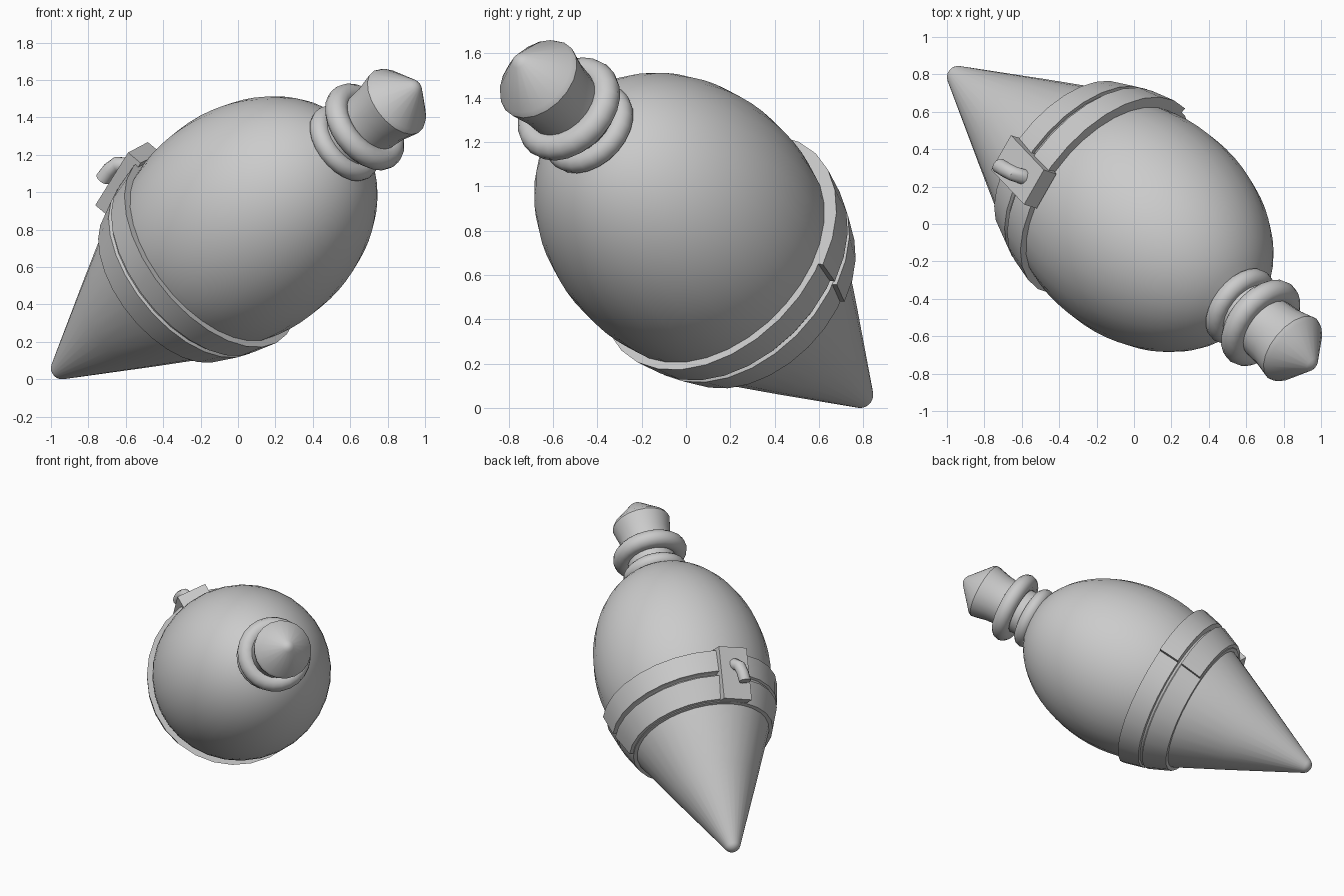
import bpy, bmesh, math
from mathutils import Matrix, Vector

cube = bpy.data.objects.get("Cube")
if cube:
    bpy.data.objects.remove(cube)

# Single grey material
grey = bpy.data.materials.new("plain_grey")
grey.use_nodes = True
grey.diffuse_color = (0.6, 0.6, 0.6, 1)
grey.node_tree.nodes["Principled BSDF"].inputs["Base Color"].default_value = (0.6, 0.6, 0.6, 1)

# Tilted frame: local z runs from pointed end to finial, local x points to the buckle
TIP = Vector((-0.94, 0.785, 0.06))
AXIS = Vector((0.66, -0.536, 0.526)).normalized()
side = Vector((-0.559, 0.07, 0.824))
side = (side - AXIS * side.dot(AXIS)).normalized()
FRAME = Matrix.Translation(TIP) @ Matrix((side, AXIS.cross(side), AXIS)).transposed().to_4x4()


def finish(name, bm, angle=35):
    bmesh.ops.remove_doubles(bm, verts=bm.verts, dist=1e-5)
    bmesh.ops.recalc_face_normals(bm, faces=bm.faces)
    bm.transform(FRAME)
    mesh = bpy.data.meshes.new(name)
    bm.to_mesh(mesh)
    bm.free()
    mesh.materials.append(grey)
    obj = bpy.data.objects.new(name, mesh)
    bpy.context.collection.objects.link(obj)
    bpy.ops.object.select_all(action="DESELECT")
    obj.select_set(True)
    bpy.context.view_layer.objects.active = obj
    bpy.ops.object.shade_smooth_by_angle(angle=math.radians(angle))
    return obj


def lathe(name, profile, steps=32, closed=False, start=0, sweep=360, angle=35):
    """Turn (radius, height) points around local z, fully or over an arc."""
    bm = bmesh.new()
    rows = []
    for i in range(steps + 1):
        a = math.radians(start + sweep * i / steps)
        rows.append([bm.verts.new((r * math.cos(a), r * math.sin(a), h)) for r, h in profile])
    count = len(profile)
    for a, b in zip(rows, rows[1:]):
        for j in range(count if closed else count - 1):
            k = (j + 1) % count
            bm.faces.new((a[j], a[k], b[k], b[j]))
    if sweep < 360:
        bm.faces.new(rows[0])
        bm.faces.new(rows[-1])
    return finish(name, bm, angle)


def ring(name, major, minor, height):
    pts = [(major + minor * math.cos(a), height + minor * math.sin(a))
           for a in (math.tau * i / 12 for i in range(12))]
    lathe(name, pts, 24, closed=True)


# Pointed lower cone with a rounded tip
slope = math.radians(25.5)
tip_arc = [(0.06 * math.sin(a), -0.06 * math.cos(a))
           for a in ((math.pi / 2 - slope) * i / 5 for i in range(6))]
lathe("pointed_cone", tip_arc + [(0.3, 0.49), (0.482, 0.88), (0.53, 1.02), (0.5, 1.08)])

# Egg-shaped main body
egg = []
for i in range(21):
    a = math.radians(-38 + 109 * i / 20)
    egg.append((0.61 * math.cos(a), 1.48 + 0.82 * math.sin(a)))
lathe("egg_body", egg)

# Strap around the body, split by a shallow groove
lathe("strap", [(0.46, 0.86), (0.5, 0.86), (0.567, 1.02), (0.553, 1.03), (0.559, 1.045),
                (0.575, 1.05), (0.612, 1.2), (0.54, 1.2)], 28, closed=True, angle=25)

# Overlapping strap ends running from the side up to the buckle
for name, r0, h0, r1, h1 in (("lower_overlap", 0.49, 0.865, 0.56, 1.02),
                             ("upper_overlap", 0.565, 1.05, 0.605, 1.2)):
    lathe(name, [(r0, h0), (r0 + 0.037, h0), (r1 + 0.032, h1), (r1, h1)],
          9, closed=True, start=-112, sweep=112)

# Neck rings
ring("lower_neck_ring", 0.175, 0.055, 2.285)
ring("upper_neck_ring", 0.2, 0.063, 2.45)

# Finial with neck core, flared sides and a blunt cone cap
lathe("finial", [(0.17, 2.18), (0.17, 2.42), (0.175, 2.52), (0.182, 2.6), (0.2, 2.68),
                 (0.205, 2.705), (0.192, 2.73), (0.04, 2.868), (0.02, 2.88), (0, 2.884)], 20)

# Buckle plate lying along the slope of the strap
bm = bmesh.new()
bmesh.ops.create_cube(bm, size=1, matrix=Matrix.Translation((0.575, 0, 1.035))
                      @ Matrix.Rotation(math.radians(17), 4, "Y")
                      @ Matrix.Diagonal((0.09, 0.22, 0.38, 1)))
finish("buckle_plate", bm)

# Curved peg on the buckle, bending towards the pointed end
path = [Vector(p) for p in ((0.58, 0, 1.1), (0.635, 0.005, 1.085), (0.67, 0.015, 1.045),
                            (0.67, 0.025, 0.99), (0.655, 0.035, 0.93))]
bm = bmesh.new()
loops = []
for i, p in enumerate(path):
    d = (path[min(i + 1, len(path) - 1)] - path[max(i - 1, 0)]).normalized()
    across = Vector((0, 1, 0))
    out = d.cross(across).normalized()
    loops.append([bm.verts.new(p + 0.042 * (math.cos(a) * across + math.sin(a) * out))
                  for a in (math.tau * k / 12 for k in range(12))])
for a, b in zip(loops, loops[1:]):
    for k in range(12):
        bm.faces.new((a[k], a[k - 1], b[k - 1], b[k]))
bm.faces.new(loops[0])
bm.faces.new(loops[-1])
finish("buckle_peg", bm)
